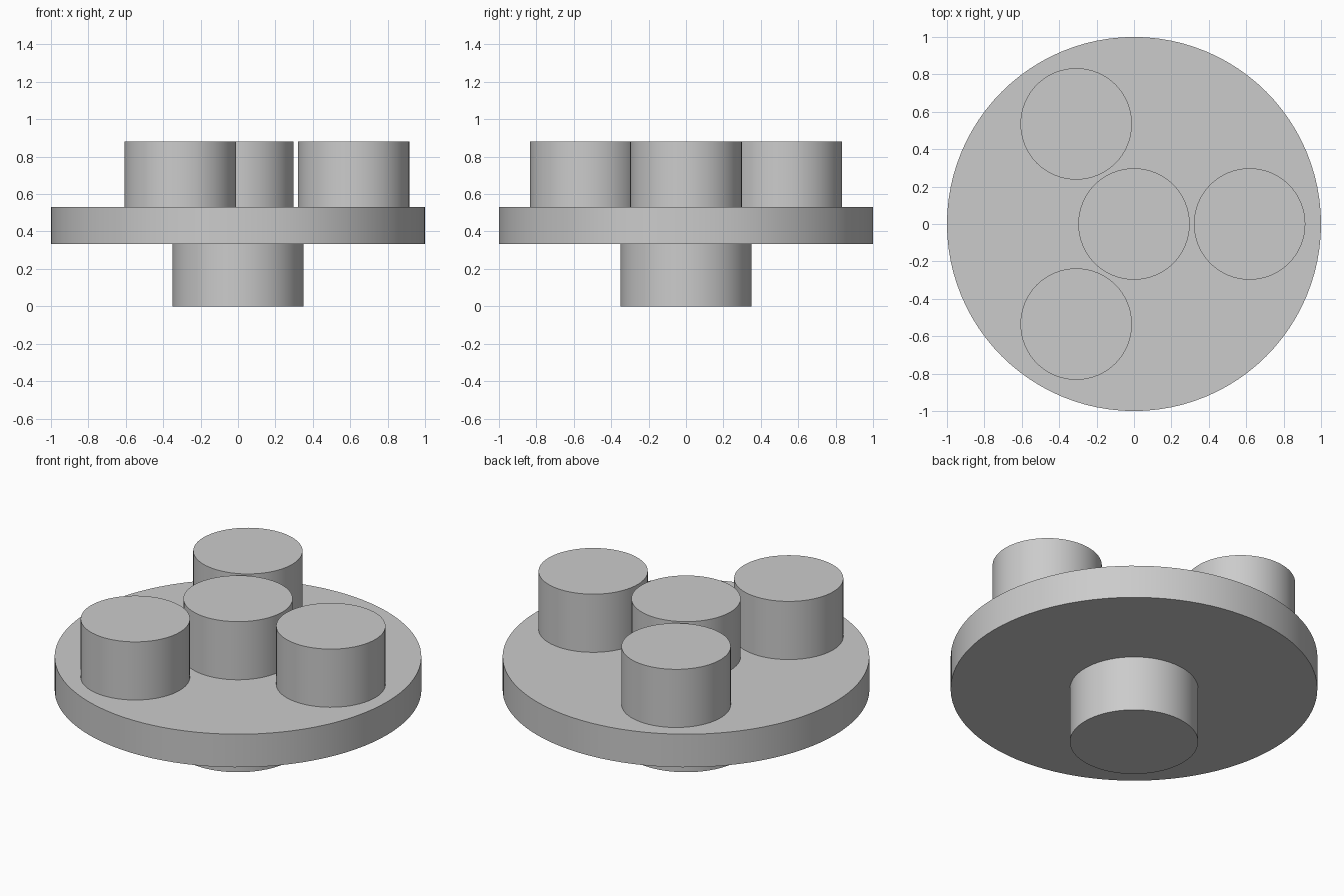
import bpy
import math

if "Cube" in bpy.data.objects:
    bpy.data.objects.remove(bpy.data.objects["Cube"])

grey = bpy.data.materials.new("light grey")
grey.diffuse_color = (0.6, 0.6, 0.6, 1.0)
grey.use_nodes = True
grey.node_tree.nodes["Principled BSDF"].inputs["Base Color"].default_value = grey.diffuse_color


def cylinder(name, radius, bottom, top, x=0.0, y=0.0, sides=64):
    bpy.ops.mesh.primitive_cylinder_add(
        vertices=sides, radius=radius, depth=top - bottom,
        location=(x, y, (bottom + top) / 2))
    part = bpy.context.object
    part.name = name
    part.data.materials.append(grey)
    bpy.ops.object.shade_smooth_by_angle(angle=math.radians(30))
    return part


# Foot and round plate
cylinder("foot", 0.35, 0.0, 0.333)
cylinder("plate", 1.0, 0.333, 0.532, sides=96)

# Centre peg with three pegs spaced evenly around it
cylinder("centre_peg", 0.298, 0.532, 0.882)
for i in range(3):
    angle = i * math.tau / 3
    cylinder(f"outer_peg_{i + 1}", 0.298, 0.532, 0.882,
             0.618 * math.cos(angle), 0.618 * math.sin(angle))
